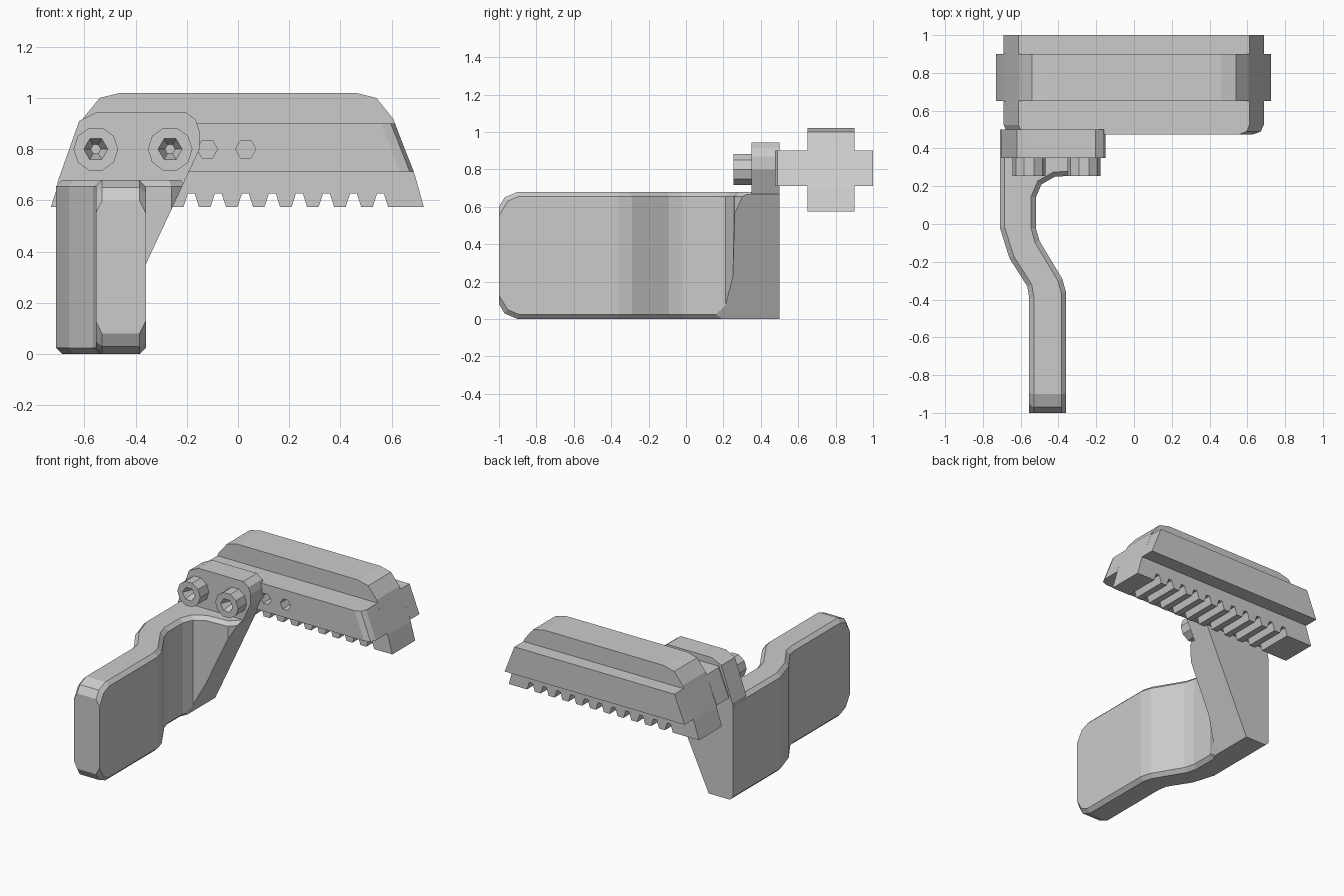
import bpy, bmesh, math
from mathutils import Vector, Matrix

if "Cube" in bpy.data.objects:
    bpy.data.objects.remove(bpy.data.objects["Cube"])


def prism(pts, axis, a, b):
    """Extrude a 2D outline: axis 'y' takes (x, z) points, axis 'z' takes (x, y)."""
    bm = bmesh.new()
    place = (lambda p, t: (p[0], t, p[1])) if axis == 'y' else (lambda p, t: (p[0], p[1], t))
    lo = [bm.verts.new(place(p, a)) for p in pts]
    hi = [bm.verts.new(place(p, b)) for p in pts]
    bm.faces.new(lo)
    bm.faces.new(hi)
    for i in range(len(pts)):
        j = (i + 1) % len(pts)
        bm.faces.new((lo[i], lo[j], hi[j], hi[i]))
    bmesh.ops.recalc_face_normals(bm, faces=bm.faces)
    return bm


def cut(bm, co, no):
    """Slice away everything on the normal side of a plane and cap it."""
    geom = bm.verts[:] + bm.edges[:] + bm.faces[:]
    bmesh.ops.bisect_plane(bm, geom=geom, dist=1e-5, plane_co=co, plane_no=no, clear_outer=True)
    bmesh.ops.holes_fill(bm, edges=[e for e in bm.edges if e.is_boundary], sides=0)
    bmesh.ops.recalc_face_normals(bm, faces=bm.faces)


def finish(bm, name):
    bmesh.ops.recalc_face_normals(bm, faces=bm.faces)
    mesh = bpy.data.meshes.new(name)
    bm.to_mesh(mesh)
    bm.free()
    ob = bpy.data.objects.new(name, mesh)
    bpy.context.collection.objects.link(ob)
    return ob


def cone_y(name, x, z, y0, y1, r0, r1, sides):
    """Cone or cylinder running along y from y0 to y1."""
    bm = bmesh.new()
    bmesh.ops.create_cone(bm, cap_ends=True, segments=sides, radius1=r0, radius2=r1, depth=y1 - y0)
    turn = Matrix.Rotation(-math.pi / 2, 4, 'X') @ Matrix.Rotation(math.pi / 2, 4, 'Z')
    bmesh.ops.transform(bm, matrix=Matrix.Translation((x, (y0 + y1) / 2, z)) @ turn, verts=bm.verts)
    return finish(bm, name)


def carve(ob, cutter):
    cutter.hide_render = True
    cutter.hide_viewport = True
    cutter.display_type = 'WIRE'
    mod = ob.modifiers.new("recess", 'BOOLEAN')
    mod.operation = 'DIFFERENCE'
    mod.solver = 'EXACT'
    mod.object = cutter


# Toothed slide: upright block with a rack along the bottom
half = [(0.725, 0.575), (0.69, 0.70), (0.605, 0.92), (0.54, 1.0), (0.46, 1.02)]
outline = half + [(-x, z) for x, z in reversed(half)]
outline[-1] = (-0.73, 0.575)
for i in range(11):
    c = 0.556 - 0.1055 * (10 - i)
    outline += [(c - 0.03, 0.575), (c - 0.013, 0.628), (c + 0.013, 0.628), (c + 0.03, 0.575)]
finish(prism(outline, 'y', 0.65, 0.90), "toothed_slide")

# Guide rails on the front and back of the slide
rail = [(-0.69, 0.71), (0.687, 0.71), (0.612, 0.90), (-0.612, 0.90)]
finish(prism(rail, 'y', 0.90, 1.0), "rear_rail")
bm = prism(rail, 'y', 0.475, 0.65)
ends = [e for e in bm.edges if all(abs(v.co.y - 0.475) < 1e-4 for v in e.verts)
        and abs(e.verts[0].co.z - e.verts[1].co.z) > 0.1]
bmesh.ops.bevel(bm, geom=ends, offset=0.05, segments=2, profile=0.5, affect='EDGES')
front_rail = finish(bm, "front_rail")
for n, x in enumerate((-0.12, 0.03)):
    carve(front_rail, cone_y(f"hole_cutter_{n}", x, 0.80, 0.42, 0.56, 0.04, 0.04, 6))

# Mounting plate, clamped to the front rail
plate = [(-0.705, 0.64), (-0.225, 0.64), (-0.15, 0.80), (-0.15, 0.87), (-0.165, 0.915),
         (-0.205, 0.945), (-0.55, 0.945), (-0.62, 0.91), (-0.705, 0.67)]
finish(prism(plate, 'y', 0.35, 0.50), "mounting_plate")

# S-curved handle with chamfered rims
path = [(-0.71, 0.5), (-0.71, -0.02), (-0.66, -0.18), (-0.565, -0.33), (-0.555, -0.39),
        (-0.555, -1.0), (-0.36, -1.0), (-0.36, -0.36), (-0.38, -0.29), (-0.50, -0.09),
        (-0.52, -0.02), (-0.52, 0.14), (-0.49, 0.21), (-0.42, 0.25), (-0.26, 0.26),
        (-0.20, 0.32), (-0.20, 0.5)]
bm = prism(path, 'z', 0.0, 0.68)
for s in (1, -1):
    for (y, z), (ny, nz) in (((-1.0, 0.60), (-0.05, 0.03)), ((-0.90, 0.68), (-0.03, 0.07))):
        cut(bm, (0, y, 0.34 + s * (z - 0.34)), Vector((0, ny, s * nz)).normalized())


def is_wall(f):
    c = f.calc_center_median()
    return abs(f.normal.z) < 0.01 and -0.99 < c.y < 0.49


rims = [e for e in bm.edges if len(e.link_faces) == 2
        and sum(is_wall(f) for f in e.link_faces) == 1
        and any(abs(f.normal.z) > 0.2 for f in e.link_faces)]
bmesh.ops.bevel(bm, geom=rims, offset=0.025, segments=1, profile=0.5, affect='EDGES')
base = bm.copy()
cut(bm, (0, 0.14, 0), (0, 1, 0))
finish(bm, "handle_paddle")

# Flared handle root, trimmed by the slanted side of the plate
cut(base, (0, 0.14, 0), (0, -1, 0))
cut(base, (-0.15, 0, 0.80), Vector((0.45, 0, -0.21)).normalized())
finish(base, "handle_root")

# Bolts with hexagonal sockets
for n, x in enumerate((-0.555, -0.265)):
    bolt = cone_y(f"bolt_{n}", x, 0.80, 0.255, 0.40, 0.087, 0.087, 10)
    carve(bolt, cone_y(f"socket_cutter_{n}", x, 0.80, 0.245, 0.325, 0.051, 0.02, 6))
